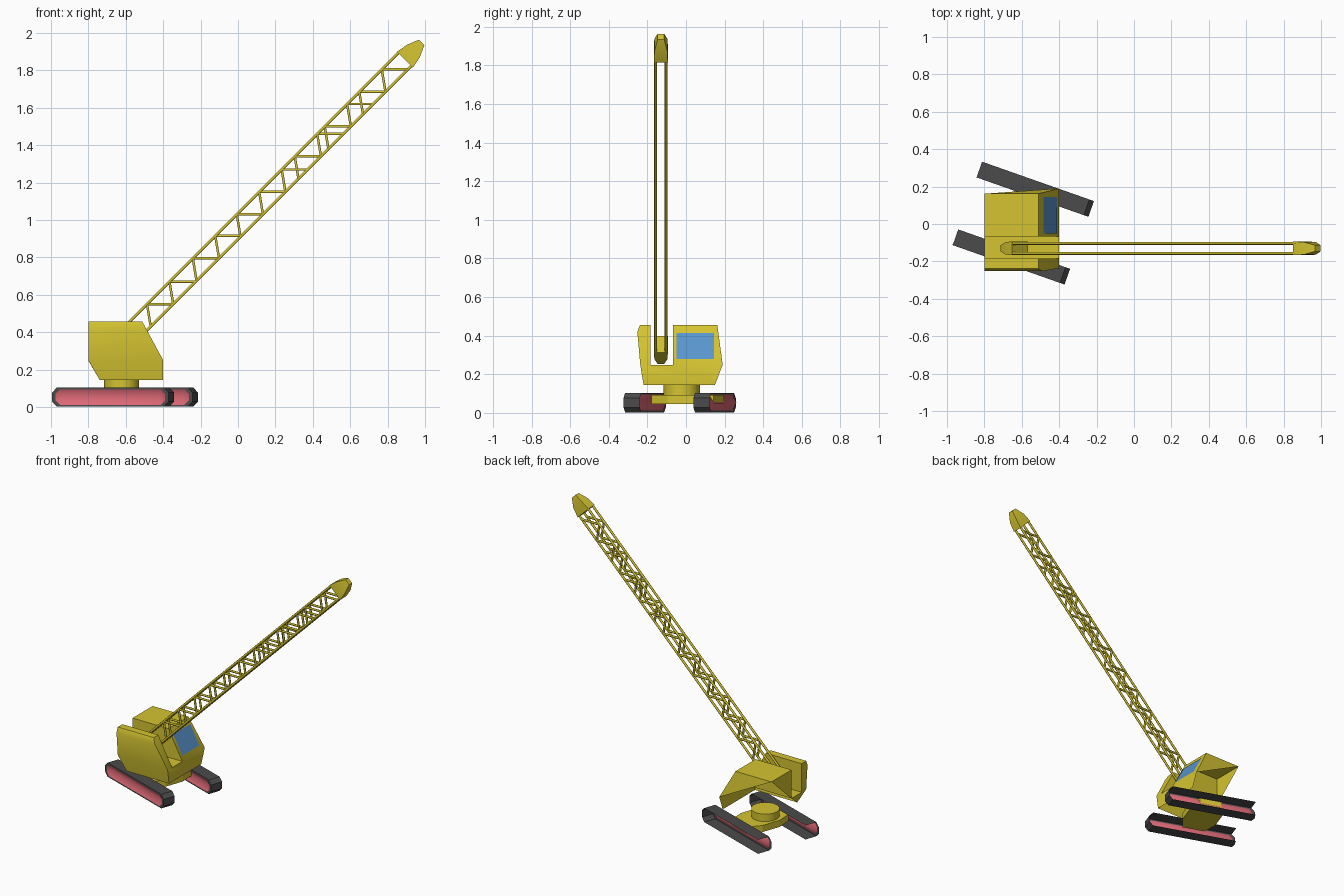
import bpy, bmesh, math
from mathutils import Vector, Matrix

if "Cube" in bpy.data.objects:
    bpy.data.objects.remove(bpy.data.objects["Cube"])


def material(name, rgb):
    m = bpy.data.materials.new(name)
    m.diffuse_color = (*rgb, 1)
    m.use_nodes = True
    m.node_tree.nodes["Principled BSDF"].inputs["Base Color"].default_value = m.diffuse_color
    return m


YELLOW = material("yellow_paint", (0.66, 0.55, 0.03))
RED = material("red_paint", (0.72, 0.14, 0.18))
DARK = material("dark_rubber", (0.07, 0.07, 0.07))
BLUE = material("blue_glass", (0.1, 0.3, 0.62))


def make(name, verts, faces, mat, matrix=None, smooth=None):
    me = bpy.data.meshes.new(name)
    me.from_pydata([tuple(v) for v in verts], [], faces)
    bm = bmesh.new()
    bm.from_mesh(me)
    bmesh.ops.recalc_face_normals(bm, faces=bm.faces)
    bm.to_mesh(me)
    bm.free()
    me.materials.append(mat)
    ob = bpy.data.objects.new(name, me)
    bpy.context.collection.objects.link(ob)
    if matrix is not None:
        ob.matrix_world = matrix
    if smooth:
        bpy.ops.object.select_all(action='DESELECT')
        ob.select_set(True)
        bpy.context.view_layer.objects.active = ob
        bpy.ops.object.shade_smooth_by_angle(angle=math.radians(smooth))
    return ob


def tubes(name, segments, r, mat, sides=6, smooth=None):
    """Join straight round bars between pairs of points into one object."""
    verts, faces = [], []
    for a, b in segments:
        a, b = Vector(a), Vector(b)
        q = (b - a).to_track_quat('Z', 'Y')
        o = len(verts)
        for p in (a, b):
            for i in range(sides):
                t = math.tau * i / sides
                verts.append(p + q @ Vector((r * math.cos(t), r * math.sin(t), 0)))
        for i in range(sides):
            j = (i + 1) % sides
            faces.append((o + i, o + j, o + sides + j, o + sides + i))
        faces += [tuple(range(o, o + sides)), tuple(range(o + sides, o + 2 * sides))]
    return make(name, verts, faces, mat, smooth=smooth)


def octagon(u, z, cu, cz):
    return [(u, -z + cz), (u, z - cz), (u - cu, z), (-u + cu, z),
            (-u, z - cz), (-u, -z + cz), (-u + cu, -z), (u - cu, -z)]


# Crawler tracks, turned under the upper body; far side and rear end are open
base = Matrix.Translation((-0.604, 0.009, 0.053)) @ Matrix.Rotation(math.radians(-19.4), 4, 'Z')
W = 0.0445
outer = octagon(0.33, 0.051, 0.026, 0.027)
inner = octagon(0.31, 0.041, 0.024, 0.023)
for label, off in (("left", 0.192), ("right", -0.192)):
    mat = base @ Matrix.Translation((0, off, 0))
    verts = [(u, y, z) for y, ring in ((-W, outer), (-W, inner), (W, outer)) for u, z in ring]
    faces = []
    for i in range(8):
        j = (i + 1) % 8
        if i not in (3, 4, 5):
            faces.append((i, j, 16 + j, 16 + i))
        faces.append((i, j, 8 + j, 8 + i))
    make(label + "_track_tread", verts, faces, DARK, mat, smooth=30)
    # grooved red side panel
    verts = [(u, -W, z) for u, z in inner] + [(0.27, -0.02, 0), (-0.27, -0.02, 0)]
    R, L = 8, 9
    faces = [(2, 3, L, R), (6, 7, R, L), (R, 7, 0), (R, 0, 1), (R, 1, 2),
             (L, 3, 4), (L, 4, 5), (L, 5, 6)]
    make(label + "_track_panel", verts, faces, RED, mat, smooth=60)

# Undercarriage beam and turntable
hx, hy = 0.12, 0.17
plan = [(hx, -0.07), (hx, 0.07), (0.08, hy), (-0.08, hy),
        (-hx, 0.07), (-hx, -0.07), (-0.08, -hy), (0.08, -hy)]
make("undercarriage_beam", [(x, y, z) for z in (-0.008, 0.04) for x, y in plan],
     [tuple(range(8)), tuple(range(8, 16))] +
     [(i, (i + 1) % 8, 8 + (i + 1) % 8, 8 + i) for i in range(8)], YELLOW, base)
tubes("turntable", [((-0.622, -0.022, 0.085), (-0.622, -0.022, 0.147))], 0.094, YELLOW, 16, 40)

# Upper body: U-shaped section with a boom slot, run from back to front
section = dict(A=(-0.22, 0.145), B=(0.15, 0.145), C=(0.19, 0.25), D=(0.162, 0.456),
               E=(-0.068, 0.456), F=(-0.068, 0.248), G=(-0.185, 0.248), H=(-0.185, 0.456),
               I=(-0.238, 0.456), J=(-0.252, 0.42), K=(-0.237, 0.25))
keys = "ABCDEFGHIJK"


def front_x(z):
    return -0.4 - max(0, z - 0.25) * 0.54


verts = [(front_x(section[k][1]), *section[k]) for k in keys]
verts += [(-0.74 if section[k][1] < 0.2 else -0.8, *section[k]) for k in keys]


def ids(front, back=""):
    return tuple([keys.index(k) for k in front] + [11 + keys.index(k) for k in back])


faces = [ids(a + b, b + a) for a, b in zip(keys[3:], keys[4:] + "A")]
faces += [ids("ABCFGK"), ids("CDEF"), ids("GHIJK")]            # front
faces += [ids("", "AFGK"), ids("", "DEF"), ids("", "GHIJK")]   # back, open corner
faces += [ids("CD", "D")]                                      # cab side
make("upper_body", verts, faces, YELLOW, smooth=35)

# Cab window on the slanted front
make("cab_window", [(front_x(z) + 0.004, y, z) for y, z in
                    ((-0.05, 0.28), (0.145, 0.28), (0.145, 0.415), (-0.05, 0.415))],
     [(0, 1, 2, 3)], BLUE)

# Boom chords, 45 degrees in the xz plane: s runs along, t across
YC, HALF = -0.13, 0.027
T_UP, T_LOW = 0.733, 0.634


def boom(s, t, y):
    return ((s - t) / math.sqrt(2), YC + y, (s + t) / math.sqrt(2))


tubes("boom_chords", [(boom(-0.19, t, y), boom(1.96, t, y))
                      for t in (T_UP, T_LOW) for y in (-HALF, HALF)], 0.008, YELLOW, 8, 50)

# Lattice on both sides, in repeated modules that overlap towards the tip
UP, LOW = T_UP * math.sqrt(2), T_LOW * math.sqrt(2)
STEP = 0.12
bars = []
for y in (YC - HALF, YC + HALF):
    for start in (0.55, 0.795, 1.03, 1.15, 1.34, 1.5, 1.685):
        for z in (start, start + STEP):
            up, low = (z - UP, y, z), (z - LOW, y, z)
            below = (z - STEP - LOW, y, z - STEP)
            bars += [(below, up), (up, low)]
tubes("boom_lattice", bars, 0.0075, YELLOW, 6, 65)

# Tapered boom head and boom foot
for name, stations in (
        ("boom_head", ((1.945, 0.622, 0.742, 0.036), (2.01, 0.635, 0.73, 0.034),
                       (2.072, 0.663, 0.705, 0.017))),
        ("boom_foot", ((-0.18, 0.622, 0.742, 0.036), (-0.24, 0.635, 0.73, 0.034),
                       (-0.305, 0.663, 0.703, 0.017)))):
    verts = [boom(s, t, y) for s, lo, hi, w in stations
             for t, y in ((lo, -w), (lo, w), (hi, w), (hi, -w))]
    faces = [(0, 1, 2, 3), (8, 9, 10, 11)]
    faces += [(o + i, o + (i + 1) % 4, o + 4 + (i + 1) % 4, o + 4 + i)
              for o in (0, 4) for i in range(4)]
    make(name, verts, faces, YELLOW, smooth=35)
